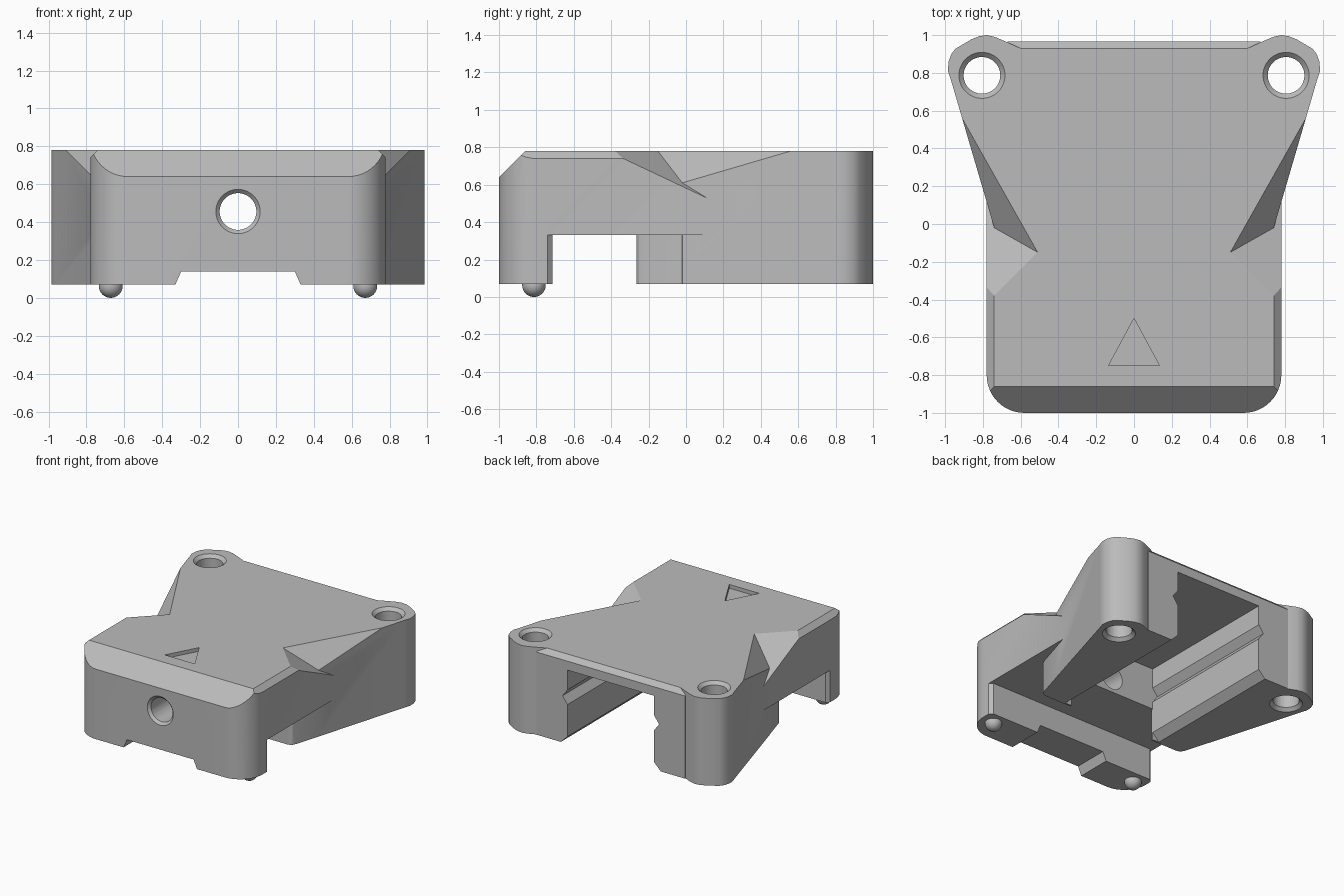
import bpy, bmesh, math
from mathutils import Vector

if "Cube" in bpy.data.objects:
    bpy.data.objects.remove(bpy.data.objects["Cube"])

grey = bpy.data.materials.new("plain_grey")
grey.use_nodes = True
grey.diffuse_color = (0.5, 0.5, 0.5, 1)
grey.node_tree.nodes["Principled BSDF"].inputs["Base Color"].default_value = (0.5, 0.5, 0.5, 1)

BOTTOM, TOP, LEDGE = 0.07, 0.78, 0.33
HALF = 0.78


def prism(name, outline, lo, hi, axis="z", planes=()):
    """Extrude an outline along z or y, then trim it by (point, normal) planes."""
    bm = bmesh.new()
    if axis == "z":
        pts, move = [(x, y, lo) for x, y in outline], (0, 0, hi - lo)
    else:
        pts, move = [(x, lo, z) for x, z in outline], (0, hi - lo, 0)
    face = bm.faces.new([bm.verts.new(p) for p in pts])
    ext = bmesh.ops.extrude_face_region(bm, geom=[face], use_keep_orig=True)
    verts = [g for g in ext["geom"] if isinstance(g, bmesh.types.BMVert)]
    bmesh.ops.translate(bm, verts=verts, vec=move)
    for point, normal in planes:
        cut = bmesh.ops.bisect_plane(bm, geom=bm.verts[:] + bm.edges[:] + bm.faces[:], dist=1e-5,
                                     plane_co=point, plane_no=normal, clear_outer=True)
        edges = [g for g in cut["geom_cut"] if isinstance(g, bmesh.types.BMEdge)]
        bmesh.ops.holes_fill(bm, edges=[e for e in edges if e.is_boundary], sides=0)
    bmesh.ops.recalc_face_normals(bm, faces=bm.faces[:])
    mesh = bpy.data.meshes.new(name)
    bm.to_mesh(mesh)
    bm.free()
    mesh.materials.append(grey)
    obj = bpy.data.objects.new(name, mesh)
    bpy.context.collection.objects.link(obj)
    return obj


def combine(target, other, operation):
    mod = target.modifiers.new("bool", "BOOLEAN")
    mod.operation, mod.solver, mod.object = operation, "EXACT", other
    bpy.context.view_layer.objects.active = target
    bpy.ops.object.modifier_apply(modifier=mod.name)
    bpy.data.objects.remove(other)


def drill(target, r1, r2, depth, location, rotation=(0, 0, 0)):
    bpy.ops.mesh.primitive_cone_add(vertices=48, radius1=r1, radius2=r2, depth=depth,
                                    location=location, rotation=rotation)
    cutter = bpy.context.object
    cutter.data.materials.append(grey)
    combine(target, cutter, "DIFFERENCE")


def mirrored(half):
    """Close a right-hand outline with its mirror image."""
    return half + [(-x, y) for x, y in reversed(half)]


def both(point, normal):
    return [((s * point[0],) + point[1:], (s * normal[0],) + normal[1:]) for s in (1, -1)]


def wing_x(y):
    return 0.74 + 0.293 * (y + 0.02)


# Front block: rounded corners, sloped top edges and sloping waist cut
R = 0.2
corner = [(HALF - R + R * math.sin(a), R - 1 - R * math.cos(a))
          for a in [math.pi / 2 * i / 12 for i in range(13)]]
trims = [((0, -1, 0.64), (0, -1, 1))]
trims += both((0.74, 0, TOP), (1, 0, 1))
trims += both((0.51, -0.15, TOP), (0.17, 0.17, 0.36))
body = prism("body", mirrored(corner + [(HALF, 0.14)]), BOTTOM, TOP, planes=trims)

# Side slot under the block and shallow notch in the front foot
slot = mirrored([(0.755, -0.715), (0.9, -0.86), (0.9, 0.3)])
combine(body, prism("slot", slot, 0, LEDGE), "DIFFERENCE")
foot_notch = mirrored([(0.30, 0.14), (0.335, 0.06)])
combine(body, prism("foot_notch", foot_notch, -1.1, -0.6, "y"), "DIFFERENCE")

# Flaring rear wings with rounded lobes
valley = Vector((0.23, 0.13, -0.17))
ridge = Vector((0.40, 0.71, 0))
facet = tuple(valley.cross(ridge))
lobe = [(0.51, -0.15), (0.74, -0.02), (wing_x(0.76), 0.76), (0.985, 0.81), (0.982, 0.86),
        (0.967, 0.90), (0.945, 0.928), (0.86, 0.978), (0.82, 0.994), (0.78, 1.0),
        (0.735, 0.99), (0.67, 0.962), (0.60, 0.93)]
combine(body, prism("wings", mirrored(lobe), BOTTOM, TOP,
                    planes=both((0.51, -0.15, TOP), facet)), "UNION")

# Rear wall with its sloped top edge
rear = mirrored([(0.67, 0.6), (0.67, 0.967)])
combine(body, prism("rear_wall", rear, BOTTOM, TOP,
                    planes=[((0, 0.93, TOP), (0, 1, 1))]), "UNION")

# Rear legs running forward under the block
for s in (1, -1):
    leg = [(0.3, -0.265), (wing_x(-0.265) - 0.03, -0.265), (wing_x(-0.25) - 0.008, -0.25),
           (wing_x(-0.22) - 0.001, -0.22), (wing_x(0.3) - 0.001, 0.3), (0.3, 0.3)]
    combine(body, prism("leg", [(s * x, y) for x, y in leg], BOTTOM, 0.4), "UNION")

# Central channel with a groove along each wall, open to the rear and below
channel = mirrored([(0.47, 0.05), (0.39, 0.13), (0.39, 0.39), (0.435, 0.45),
                    (0.39, 0.51), (0.39, 0.67)])
combine(body, prism("channel", channel, -0.25, 1.1, "y"), "DIFFERENCE")
clearance = mirrored([(0.46, -0.4), (0.46, -0.255)])
combine(body, prism("clearance", mirrored([(0.39, -0.4), (0.39, -0.24)]), 0, LEDGE), "DIFFERENCE")

# Vertical bolt holes with countersinks
for s in (1, -1):
    drill(body, 0.097, 0.097, 2, (s * 0.805, 0.787, 0.5))
    drill(body, 0.092, 0.127, 0.035, (s * 0.805, 0.787, TOP - 0.0125))
    drill(body, 0.127, 0.092, 0.035, (s * 0.805, 0.787, BOTTOM + 0.0125))

# Horizontal screw hole through the front
turn = (-math.pi / 2, 0, 0)
drill(body, 0.097, 0.097, 1.1, (0, -0.65, 0.456), turn)
drill(body, 0.122, 0.092, 0.03, (0, -0.99, 0.456), turn)

# Engraved direction triangle
combine(body, prism("arrow", [(0, -0.5), (0.135, -0.75), (-0.135, -0.75)], 0.75, 0.9), "DIFFERENCE")


def smooth(obj):
    bpy.ops.object.select_all(action="DESELECT")
    obj.select_set(True)
    bpy.context.view_layer.objects.active = obj
    bpy.ops.object.shade_smooth_by_angle(angle=math.radians(28))


smooth(body)

# Round feet under the front wall
for s, side in ((1, "left"), (-1, "right")):
    bpy.ops.mesh.primitive_uv_sphere_add(segments=32, ring_count=16, radius=0.063,
                                         location=(s * 0.672, -0.813, 0.063))
    foot = bpy.context.object
    foot.name = side + "_foot"
    foot.data.materials.append(grey)
    smooth(foot)
